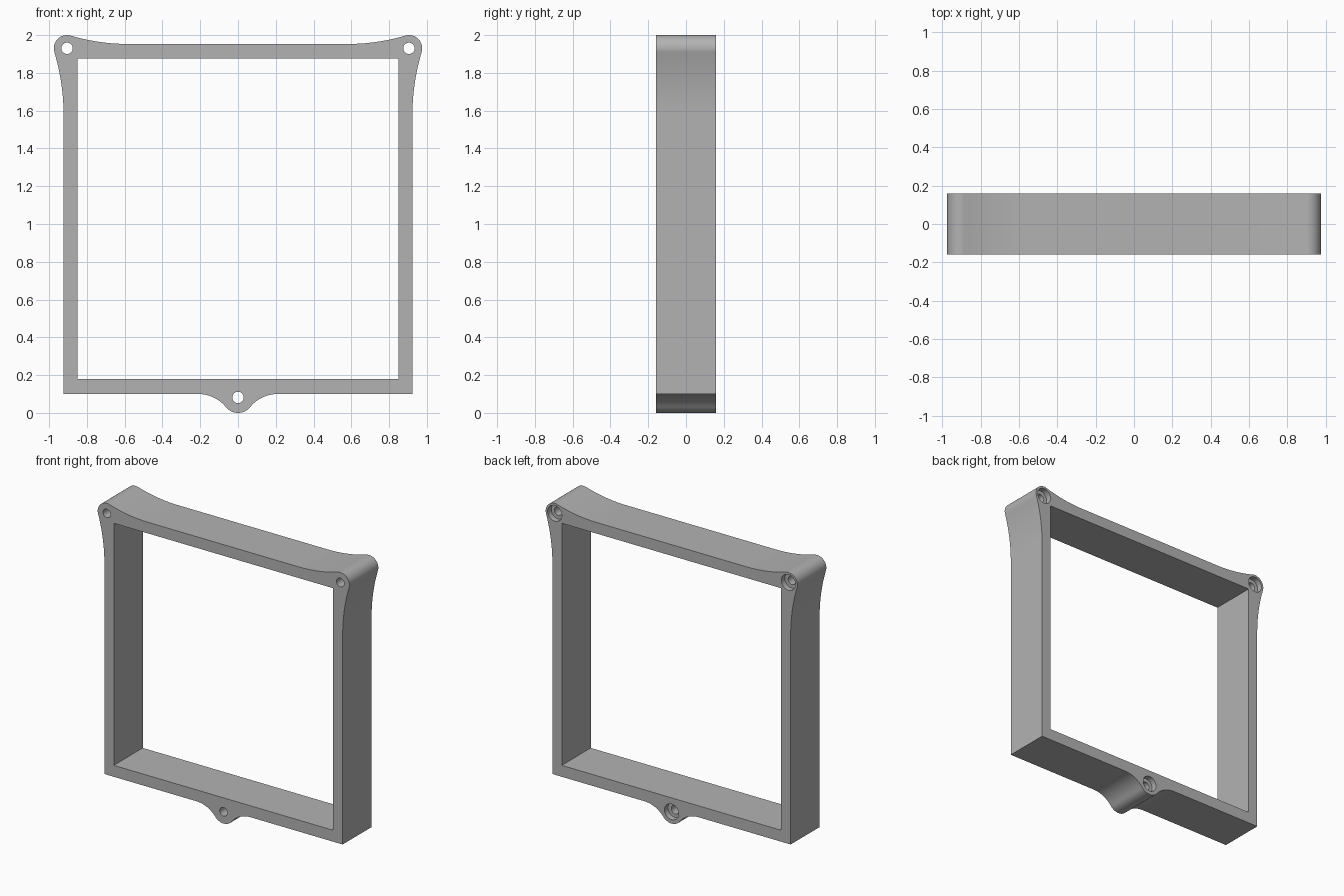
import bpy, bmesh
from math import sin, cos, pi, atan2, hypot, radians
from mathutils import Matrix

if "Cube" in bpy.data.objects:
    bpy.data.objects.remove(bpy.data.objects["Cube"])

HALF_DEPTH = 0.16
SIDE, BASE, TOP = 0.923, 0.1, 1.953          # outer edges of the bars
LUG, LUG_R = (0.905, 1.93), 0.07             # upper screw lugs
TAB, TAB_R = (0, 0.082), 0.082               # lower screw tab
HOLES = [(-LUG[0], LUG[1]), LUG, TAB]

grey = bpy.data.materials.new("grey plastic")
grey.use_nodes = True
colour = (0.45, 0.45, 0.45, 1)
grey.diffuse_color = colour
grey.node_tree.nodes["Principled BSDF"].inputs["Base Color"].default_value = colour


def arc(centre, r, a0, a1, n):
    return [(centre[0] + r * cos(a0 + (a1 - a0) * i / n),
             centre[1] + r * sin(a0 + (a1 - a0) * i / n)) for i in range(n + 1)]


def blend_radius(along, offset, r):
    """Radius of a concave arc tangent to a bar edge and to a round lug."""
    return (along ** 2 + offset ** 2 - r ** 2) / (2 * (r - offset))


def heading(a, b):
    return atan2(b[1] - a[1], b[0] - a[0])


# Concave blends between the straight bars and the round lugs
tab_x, side_z, top_x = 0.21, 1.57, 0.58
r_tab = blend_radius(tab_x, TAB[1] - BASE, TAB_R)
c_tab = (tab_x, BASE - r_tab)
r_side = blend_radius(LUG[1] - side_z, SIDE - LUG[0], LUG_R)
c_side = (SIDE + r_side, side_z)
r_top = blend_radius(LUG[0] - top_x, TOP - LUG[1], LUG_R)
c_top = (top_x, TOP + r_top)

# Right half of the outline, from bottom centre to the top bar
half = arc(TAB, TAB_R, -pi / 2, heading(TAB, c_tab), 10)
half += arc(c_tab, r_tab, heading(c_tab, TAB), pi / 2, 12)[1:]
half += [(SIDE, BASE)]
half += arc(c_side, r_side, pi, heading(c_side, LUG), 14)
half += arc(LUG, LUG_R, heading(LUG, c_side), heading(LUG, c_top), 24)[1:]
half += arc(c_top, r_top, heading(c_top, LUG), -pi / 2, 14)[1:]
outline = half + [(-x, z) for x, z in reversed(half[1:])]


def prism(name, points, y0, y1):
    bm = bmesh.new()
    face = bm.faces.new([bm.verts.new((x, y0, z)) for x, z in points])
    moved = bmesh.ops.extrude_face_region(bm, geom=[face])["geom"]
    bmesh.ops.translate(bm, vec=(0, y1 - y0, 0),
                        verts=[v for v in moved if isinstance(v, bmesh.types.BMVert)])
    bmesh.ops.recalc_face_normals(bm, faces=bm.faces)
    mesh = bpy.data.meshes.new(name)
    bm.to_mesh(mesh)
    bm.free()
    mesh.materials.append(grey)
    obj = bpy.data.objects.new(name, mesh)
    bpy.context.collection.objects.link(obj)
    return obj


frame = prism("frame", outline, -HALF_DEPTH, HALF_DEPTH)

# Window opening, screw holes and counterbores in the back
window = [(-0.85, 0.18), (0.85, 0.18), (0.85, 1.875), (-0.85, 1.875)]
cutters = [prism("window_cutter", window, -0.3, 0.3)]
for centre in HOLES:
    cutters.append(prism("hole_cutter", arc(centre, 0.03, 0, 2 * pi, 32)[:-1], -0.3, 0.3))
    cutters.append(prism("counterbore_cutter", arc(centre, 0.055, 0, 2 * pi, 32)[:-1],
                         HALF_DEPTH - 0.04, 0.3))

bpy.context.view_layer.objects.active = frame
for cutter in cutters:
    cutter.hide_render = True
    cut = frame.modifiers.new("cut", "BOOLEAN")
    cut.operation = "DIFFERENCE"
    cut.solver = "EXACT"
    cut.object = cutter
    bpy.ops.object.modifier_apply(modifier=cut.name)
    bpy.data.objects.remove(cutter)

bpy.ops.object.select_all(action="DESELECT")
frame.select_set(True)
bpy.ops.object.shade_smooth_by_angle(angle=radians(30))
